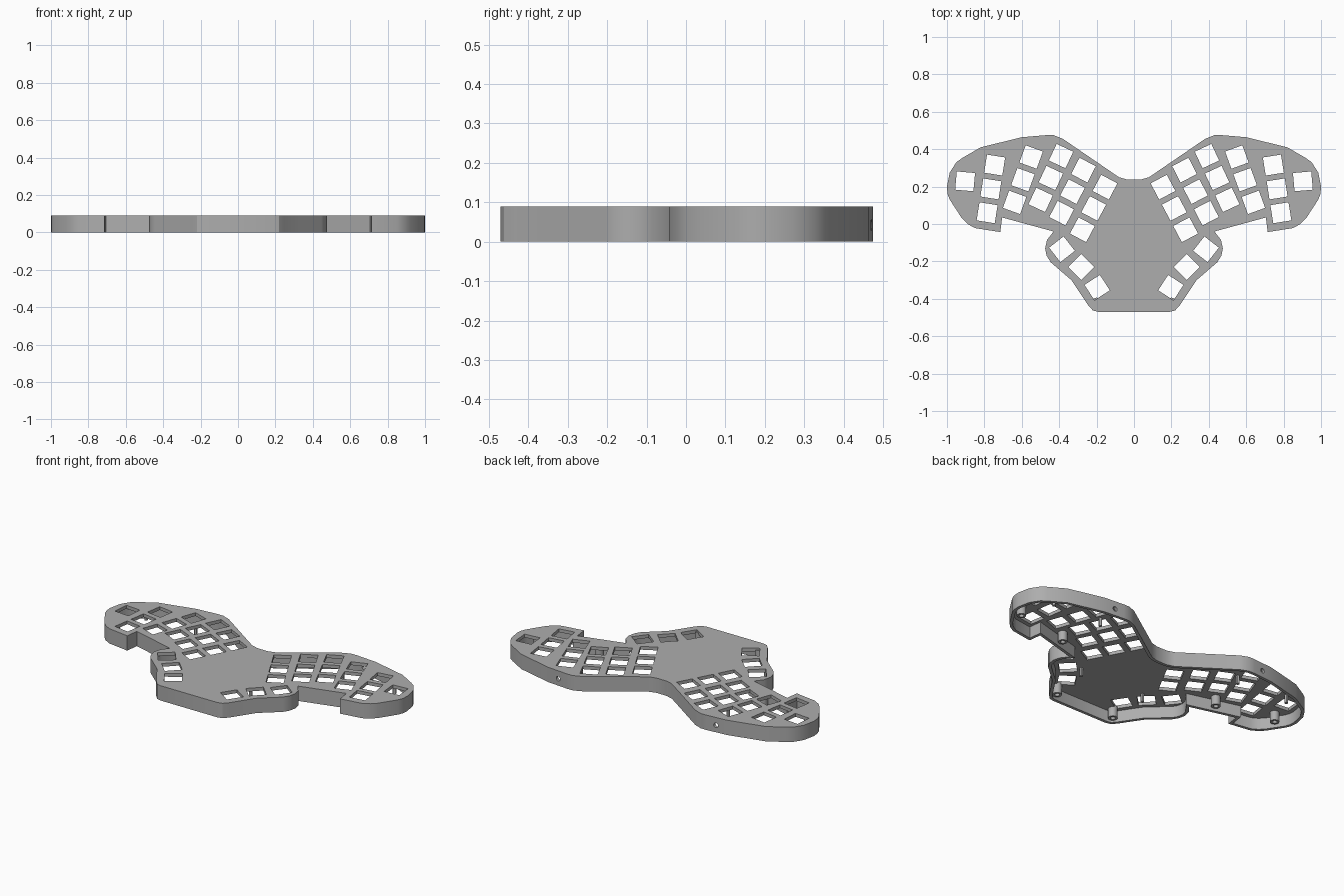
import bpy
import bmesh
from math import radians, sin, cos
from mathutils import Vector

HEIGHT = 0.09
PLATE = 0.02      # top plate thickness
WALL = 0.018      # rim wall thickness
KEY = 0.098       # key opening width
PITCH = 0.129     # key spacing along a column

old = bpy.data.objects.get("Cube")
if old:
    bpy.data.objects.remove(old, do_unlink=True)

grey = bpy.data.materials.new("case grey")
grey.use_nodes = True
shade = (0.42, 0.42, 0.42, 1)
grey.diffuse_color = shade
grey.node_tree.nodes["Principled BSDF"].inputs["Base Color"].default_value = shade


def prism(name, points, z0, z1):
    """Extrude a flat counter-clockwise outline between two heights."""
    bm = bmesh.new()
    base = bm.faces.new([bm.verts.new((p[0], p[1], z0)) for p in points])
    top = bmesh.ops.extrude_face_region(bm, geom=[base])["geom"]
    verts = [v for v in top if isinstance(v, bmesh.types.BMVert)]
    bmesh.ops.translate(bm, vec=(0, 0, z1 - z0), verts=verts)
    bmesh.ops.recalc_face_normals(bm, faces=bm.faces)
    mesh = bpy.data.meshes.new(name)
    bm.to_mesh(mesh)
    bm.free()
    obj = bpy.data.objects.new(name, mesh)
    bpy.context.collection.objects.link(obj)
    obj.data.materials.append(grey)
    return obj


def circle(x, y, r, n=20):
    return [(x + r * cos(radians(360 * i / n)), y + r * sin(radians(360 * i / n)))
            for i in range(n)]


def square(x, y, size, angle):
    c, s, h = cos(radians(angle)), sin(radians(angle)), size / 2
    return [(x + u * c - v * s, y + u * s + v * c)
            for u, v in ((-h, -h), (h, -h), (h, h), (-h, h))]


def inset(points, d):
    """Move every side of a counter-clockwise outline inwards."""
    pts = [Vector(p) for p in points]
    result = []
    for i, p in enumerate(pts):
        a = (p - pts[i - 1]).normalized()
        b = (pts[(i + 1) % len(pts)] - p).normalized()
        na, nb = Vector((-a.y, a.x)), Vector((-b.y, b.x))
        result.append(p + (na + nb) * (d / (1 + na.dot(nb))))
    return result


def cut(target, cutters):
    """Subtract the cutters, then discard them."""
    group = bpy.data.collections.new("cutters")
    for c in cutters:
        group.objects.link(c)
    mod = target.modifiers.new("cut", "BOOLEAN")
    mod.operation = "DIFFERENCE"
    mod.operand_type = "COLLECTION"
    mod.collection = group
    mod.solver = "EXACT"
    bpy.context.view_layer.objects.active = target
    bpy.ops.object.modifier_apply(modifier=mod.name)
    for c in cutters:
        bpy.data.objects.remove(c, do_unlink=True)
    bpy.data.collections.remove(group)


# Outline of the left half, front centre to back centre
half = [(0.19, -0.47), (0.22, -0.462), (0.245, -0.435), (0.335, -0.3), (0.445, -0.205),
        (0.467, -0.17), (0.475, -0.13), (0.465, -0.085), (0.43, -0.04), (0.705, 0.035),
        (0.715, -0.043), (0.85, -0.022), (0.89, 0), (0.92, 0.03), (0.985, 0.13),
        (0.997, 0.16), (1, 0.2), (0.985, 0.275), (0.95, 0.33), (0.92, 0.352),
        (0.82, 0.41), (0.6, 0.464), (0.47, 0.475), (0.43, 0.475), (0.38, 0.455),
        (0.08, 0.25), (0.035, 0.237)]
outline = half + [(-x, y) for x, y in reversed(half)]

# Open-bottomed shell
case = prism("case_shell", outline, 0, HEIGHT)
cut(case, [prism("cavity", inset(outline, WALL), -0.05, HEIGHT - PLATE)])

# Key columns: back key position, tilt, key count
columns = [(0.155, 0.197, 28, 3), (0.27, 0.288, 27, 3), (0.39, 0.363, 25, 3),
           (0.55, 0.358, 20, 3), (0.745, 0.315, 9, 3), (0.903, 0.228, 5, 1),
           (0.385, -0.135, 52, 1), (0.283, -0.23, 45, 1), (0.197, -0.34, 57, 1)]
openings = []
for x, y, tilt, count in columns:
    for i in range(count):
        kx = x + i * PITCH * sin(radians(tilt))
        ky = y - i * PITCH * cos(radians(tilt))
        for side in (1, -1):
            openings.append(prism("key_opening", square(side * kx, ky, KEY, side * tilt),
                                  0.03, 0.15))
cut(case, openings)

# Cable holes through the back wall
holes = []
for side in (1, -1):
    hole = prism("cable_hole", circle(0, 0, 0.014), -0.05, 0.05)
    hole.rotation_euler.x = radians(90)
    hole.location = (side * 0.53, 0.47, 0.042)
    holes.append(hole)
bpy.context.view_layer.update()
cut(case, holes)

# Screw posts and slim support pins under the plate
parts = [case]
for side, label in ((1, "left"), (-1, "right")):
    for i, (x, y) in enumerate([(0.91, 0.12), (0.55, 0.045), (0.2, -0.42)]):
        post = prism(f"screw_post_{label}_{i}", circle(side * x, y, 0.026), 0.012, HEIGHT - 0.01)
        cut(post, [prism("bore", circle(side * x, y, 0.014), -0.01, HEIGHT - PLATE)])
        parts.append(post)
    for i, (x, y) in enumerate([(0.835, 0.31), (0.495, 0.3), (0.22, -0.19)]):
        parts.append(prism(f"support_pin_{label}_{i}", circle(side * x, y, 0.01, 12),
                           0.02, HEIGHT - 0.01))

# Smooth the rounded walls, keep the edges crisp
for obj in parts:
    bpy.ops.object.select_all(action="DESELECT")
    obj.select_set(True)
    bpy.context.view_layer.objects.active = obj
    bpy.ops.object.shade_smooth_by_angle(angle=radians(30))
